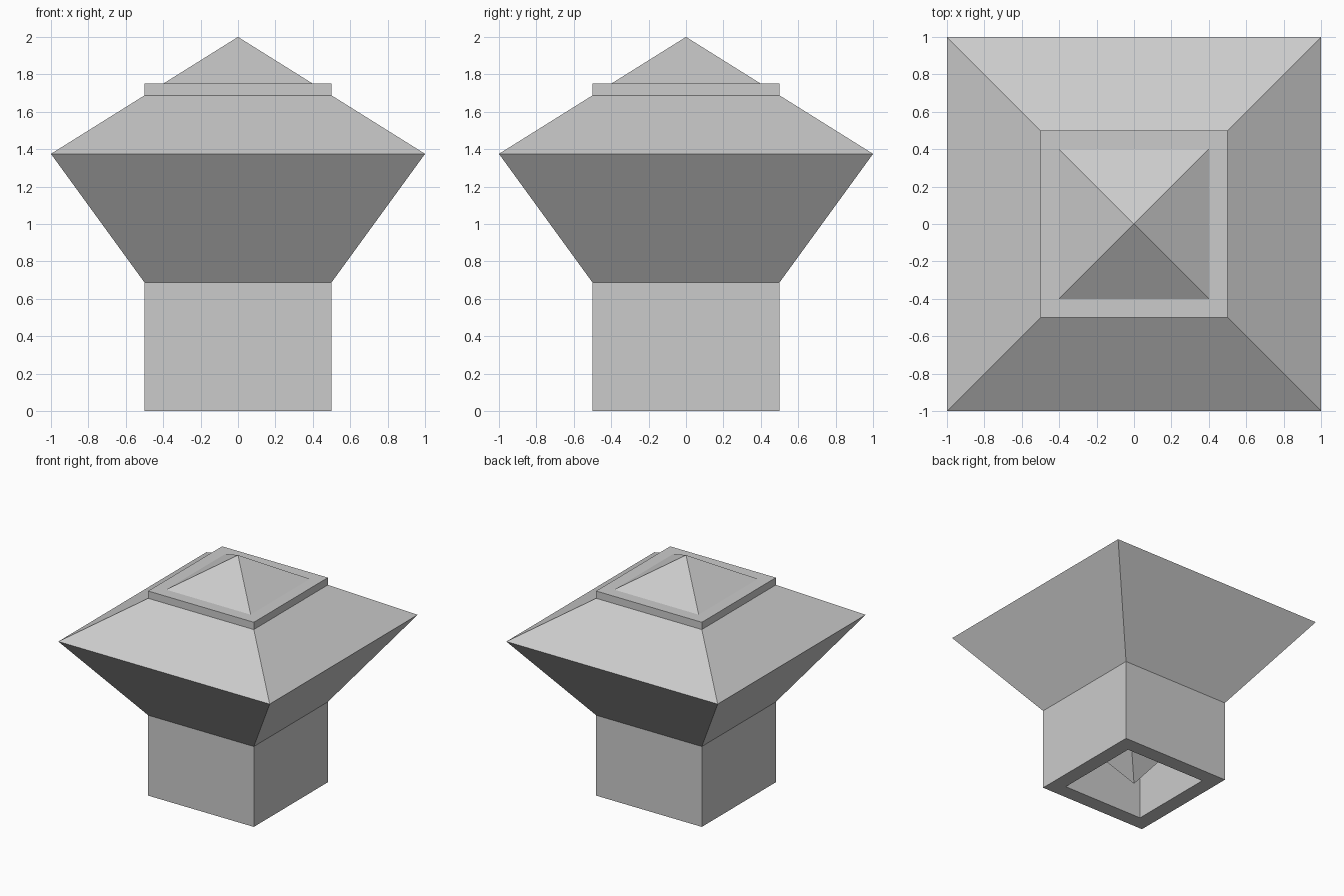
import bpy, bmesh

if "Cube" in bpy.data.objects:
    bpy.data.objects.remove(bpy.data.objects["Cube"])


def square_lathe(name, profile, closed=False):
    """Sweep a (half width, height) profile round four square corners."""
    bm = bmesh.new()
    rings = []
    for r, z in profile:
        if r == 0:
            rings.append([bm.verts.new((0, 0, z))] * 4)
        else:
            rings.append([bm.verts.new((sx * r, sy * r, z))
                          for sx, sy in ((-1, -1), (1, -1), (1, 1), (-1, 1))])
    pairs = list(zip(rings, rings[1:]))
    if closed:
        pairs.append((rings[-1], rings[0]))
    for low, high in pairs:
        for i in range(4):
            j = (i + 1) % 4
            corners = [low[i], low[j], high[j], high[i]]
            bm.faces.new(list(dict.fromkeys(corners)))
    bmesh.ops.recalc_face_normals(bm, faces=bm.faces[:])
    mesh = bpy.data.meshes.new(name)
    bm.to_mesh(mesh)
    bm.free()
    obj = bpy.data.objects.new(name, mesh)
    bpy.context.collection.objects.link(obj)
    return obj


# Hollow square column with flared underside, sloped roof and top collar
square_lathe("flared_column", [
    (0.5, 0), (0.5, 0.6875), (1, 1.375), (0.5, 1.6875),
    (0.5, 1.75), (0.375, 1.75), (0.375, 0)], closed=True)

# Core whose pyramid tips show above the collar and inside the open base
square_lathe("pointed_core", [
    (0, 0), (0.45, 0.61875), (0.45, 1.71875), (0, 2)])
